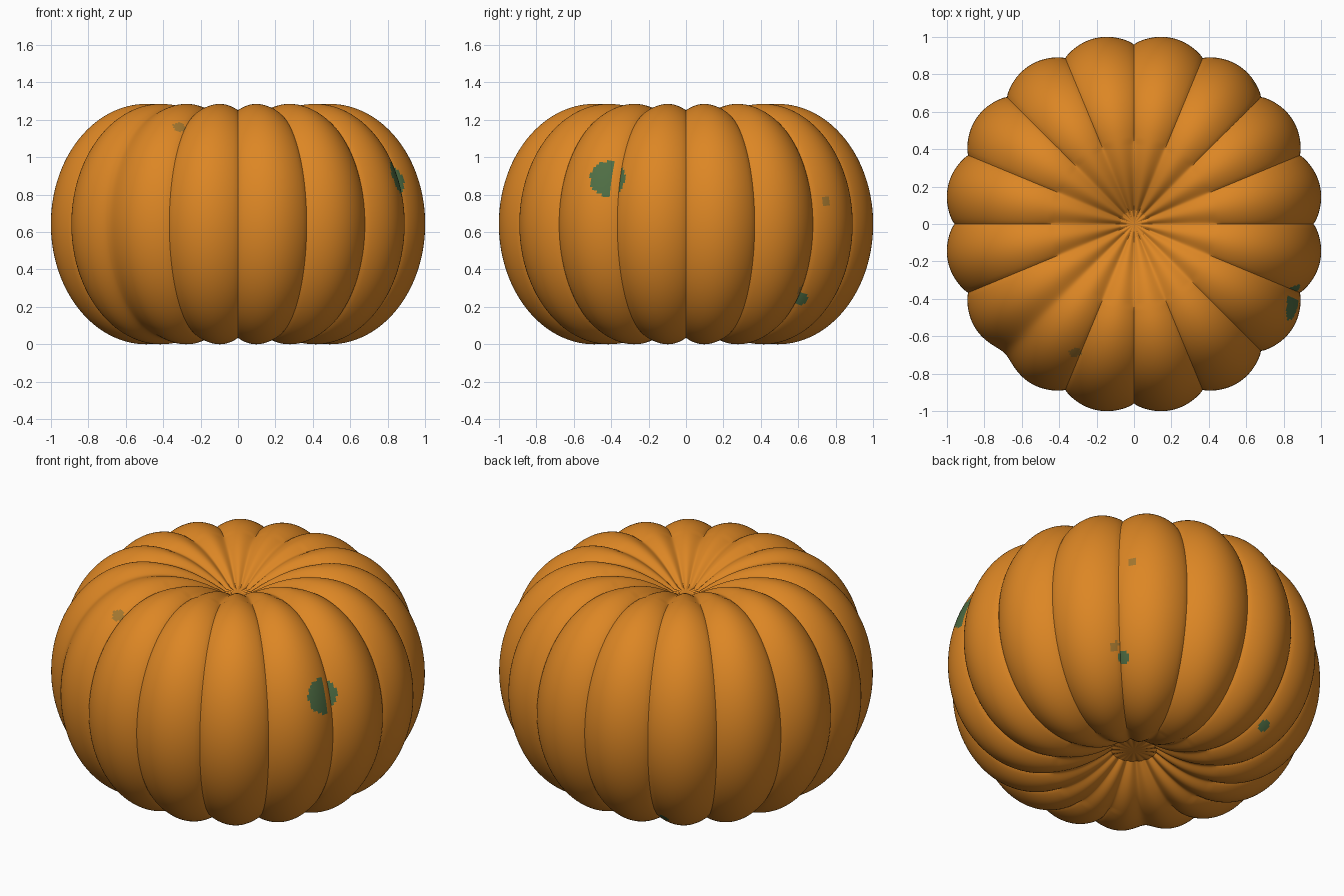
import bpy, math
from mathutils import Vector

if "Cube" in bpy.data.objects:
    bpy.data.objects.remove(bpy.data.objects["Cube"])

RIBS, PER_RIB = 16, 28
N = RIBS * PER_RIB
HALF = 0.6425                      # half of the height


def bezier(p, n):
    """n points on a cubic, without the last one."""
    pts = [Vector(q) for q in p]
    out = []
    for i in range(n):
        t = i / n
        w = ((1-t)**3, 3*t*(1-t)**2, 3*t*t*(1-t), t**3)
        out.append(sum((a * b for a, b in zip(pts, w)), Vector((0, 0))))
    return out


# Crest profile (radius, height): hollow underside, bulging side, sunken top
profile = bezier([(0.12, 0.15), (0.2, 0.085), (0.32, 0), (0.5, 0)], 30)
SIDE = 120
for i in range(SIDE):
    a = -math.pi / 2 + math.pi * i / SIDE
    profile.append(Vector((0.5 + 0.515 * math.cos(a), HALF + HALF * math.sin(a))))
profile += bezier([(0.5, 1.285), (0.3, 1.285), (0.16, 1.19), (0.07, 1.125)], 34)
profile.append(Vector((0.07, 1.125)))


def lobe(theta, r):
    """0 in a groove, 1 on the crest of a rib."""
    s = abs(math.sin(RIBS / 2 * theta))
    soft = 0.10 * min(1, max(0, (0.45 - r) / 0.15))
    # one groove at the front left is shallow and rounded
    if abs(theta - math.radians(225)) < math.pi / RIBS:
        soft = 0.12
    return math.sqrt((s * s + soft) / (1 + soft)) ** (0.8 if soft < 0.01 else 1)


# Ribbed skin
verts, faces = [], []
for j, p in enumerate(profile):
    t = profile[min(j + 1, len(profile) - 1)] - profile[max(j - 1, 0)]
    t.normalize()
    inward = Vector((-t.y, t.x))
    depth = 0.055 * p.x ** 0.6
    for i in range(N):
        th = 2 * math.pi * i / N
        q = p + inward * depth * (1 - lobe(th, p.x))
        verts.append((q.x * math.cos(th), q.x * math.sin(th), q.y))
rows = len(profile)
for j in range(rows - 1):
    for i in range(N):
        k = (i + 1) % N
        faces.append((j*N + i, j*N + k, (j+1)*N + k, (j+1)*N + i))
# Closing discs under and on top
verts += [(0, 0, 0.15), (0, 0, 1.12)]
low, high, last = rows * N, rows * N + 1, (rows - 1) * N
for i in range(N):
    k = (i + 1) % N
    faces.append((low, k, i))
    faces.append((high, last + i, last + k))

mesh = bpy.data.meshes.new("pumpkin_body")
mesh.from_pydata(verts, [], faces)
mesh.update()
body = bpy.data.objects.new("pumpkin_body", mesh)
bpy.context.collection.objects.link(body)

for name, col in (("orange_skin", (0.72, 0.24, 0.018)),
                  ("green_spot", (0.078, 0.155, 0.058)),
                  ("olive_spot", (0.36, 0.18, 0.028))):
    m = bpy.data.materials.new(name)
    m.diffuse_color = (*col, 1)
    m.use_nodes = True
    m.node_tree.nodes["Principled BSDF"].inputs["Base Color"].default_value = m.diffuse_color
    mesh.materials.append(m)

# Blemishes: position, radius, material
spots = [((0.87, -0.42, 0.89), 0.098, 1),
         ((-0.31, -0.70, 1.17), 0.035, 2),
         ((0.63, 0.74, 0.765), 0.027, 2),
         ((0.65, 0.62, 0.29), 0.022, 2),
         ((0.64, 0.61, 0.31), 0.02, 2),
         ((0.61, 0.62, 0.225), 0.033, 1),
         ((-0.344, 0.705, 0.115), 0.032, 1)]
centers = [f.center.copy() for f in mesh.polygons]
for pos, rad, mat in spots:
    pos = Vector(pos)
    mid = min(centers, key=lambda c: (c - pos).length_squared)
    for f, c in zip(mesh.polygons, centers):
        if (c - mid).length < rad:
            # the large spot is split by a clean strip beside its groove
            ang = math.degrees(math.atan2(c.y, c.x))
            if rad > 0.05 and -25.0 < ang < -22.5:
                continue
            f.material_index = mat

bpy.ops.object.select_all(action='DESELECT')
body.select_set(True)
bpy.context.view_layer.objects.active = body
bpy.ops.object.shade_smooth_by_angle(angle=math.radians(30))
